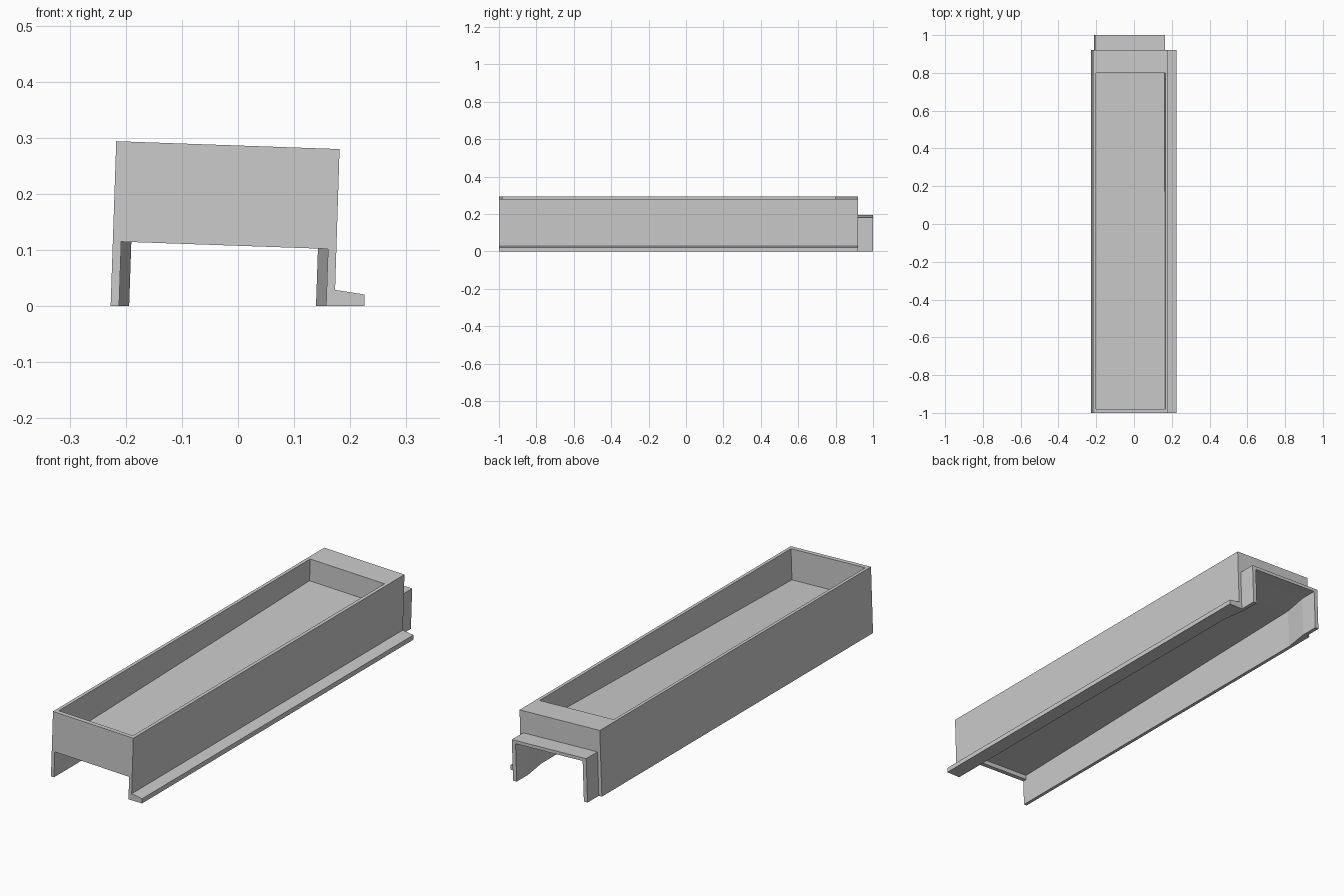
import bpy, bmesh

if "Cube" in bpy.data.objects:
    bpy.data.objects.remove(bpy.data.objects["Cube"])

LEAN = 0.034    # sideways lean of the walls per unit of height
FALL = 0.035    # drop of the decks per unit of width


def leaning(x0, z):
    return (x0 + LEAN * z, z)


def section(left, right, bottom, top):
    """Leaning four-sided section; left and right are taken at ground level, top at the left edge."""
    low = top - FALL * (right - left)
    return [leaning(left, bottom), leaning(left, top),
            leaning(right, low), leaning(right, bottom)]


def basin_section(floor):
    """Section open above the body, with a floor parallel to the top deck."""
    left, right = -0.212, 0.156
    return [leaning(left, floor), leaning(left, 0.4),
            leaning(right, 0.4), leaning(right, floor - FALL * (right - left))]


def loft(name, rings):
    """Solid through a list of (y, section) rings."""
    bm = bmesh.new()
    loops = [[bm.verts.new((x, y, z)) for x, z in pts] for y, pts in rings]
    n = len(loops[0])
    for a, b in zip(loops, loops[1:]):
        for i in range(n):
            j = (i + 1) % n
            bm.faces.new((a[i], a[j], b[j], b[i]))
    bm.faces.new(loops[0][::-1])
    bm.faces.new(loops[-1])
    bmesh.ops.recalc_face_normals(bm, faces=bm.faces)
    mesh = bpy.data.meshes.new(name)
    bm.to_mesh(mesh)
    bm.free()
    obj = bpy.data.objects.new(name, mesh)
    bpy.context.collection.objects.link(obj)
    return obj


def combine(target, other, operation):
    mod = target.modifiers.new(operation, 'BOOLEAN')
    mod.operation = operation
    mod.solver = 'EXACT'
    mod.object = other
    bpy.context.view_layer.objects.active = target
    bpy.ops.object.modifier_apply(modifier=mod.name)
    bpy.data.objects.remove(other)


# Trough body with the side flange
outline = [(-0.227, 0), (-0.217, 0.294), (0.181, 0.28),
           (0.173, 0.029), (0.225, 0.021), (0.225, 0)]
body = loft("trough_body", [(-1, outline), (0.92, outline)])

# Narrower connecting tongue at the back
tongue = section(-0.212, 0.157, 0, 0.195)
combine(body, loft("back_tongue", [(0.88, tongue), (1, tongue)]), 'UNION')

# Open basin with a floor rising gently to the back
basin = loft("basin_cutter", [(-0.98, basin_section(0.155)), (0.8, basin_section(0.195))])
combine(body, basin, 'DIFFERENCE')

# Hollow underside: front lip, sloping ceiling, then narrowing into the tongue
under = [(-1.05, 0.115, 0), (-0.98, 0.115, 0), (-0.98, 0.135, 0),
         (0.8, 0.176, 0), (0.92, 0.18, 0.018), (1.05, 0.18, 0.018)]
cavity = loft("underside_cutter", [
    (y, section(-0.212 + inset, 0.157 - inset, -0.05, top)) for y, top, inset in under])
combine(body, cavity, 'DIFFERENCE')

# Plain grey finish
grey = bpy.data.materials.new("plain_grey")
grey.diffuse_color = (0.6, 0.6, 0.6, 1)
grey.use_nodes = True
grey.node_tree.nodes["Principled BSDF"].inputs["Base Color"].default_value = grey.diffuse_color
body.data.materials.clear()
body.data.materials.append(grey)
for face in body.data.polygons:
    face.material_index = 0
    face.use_smooth = False
